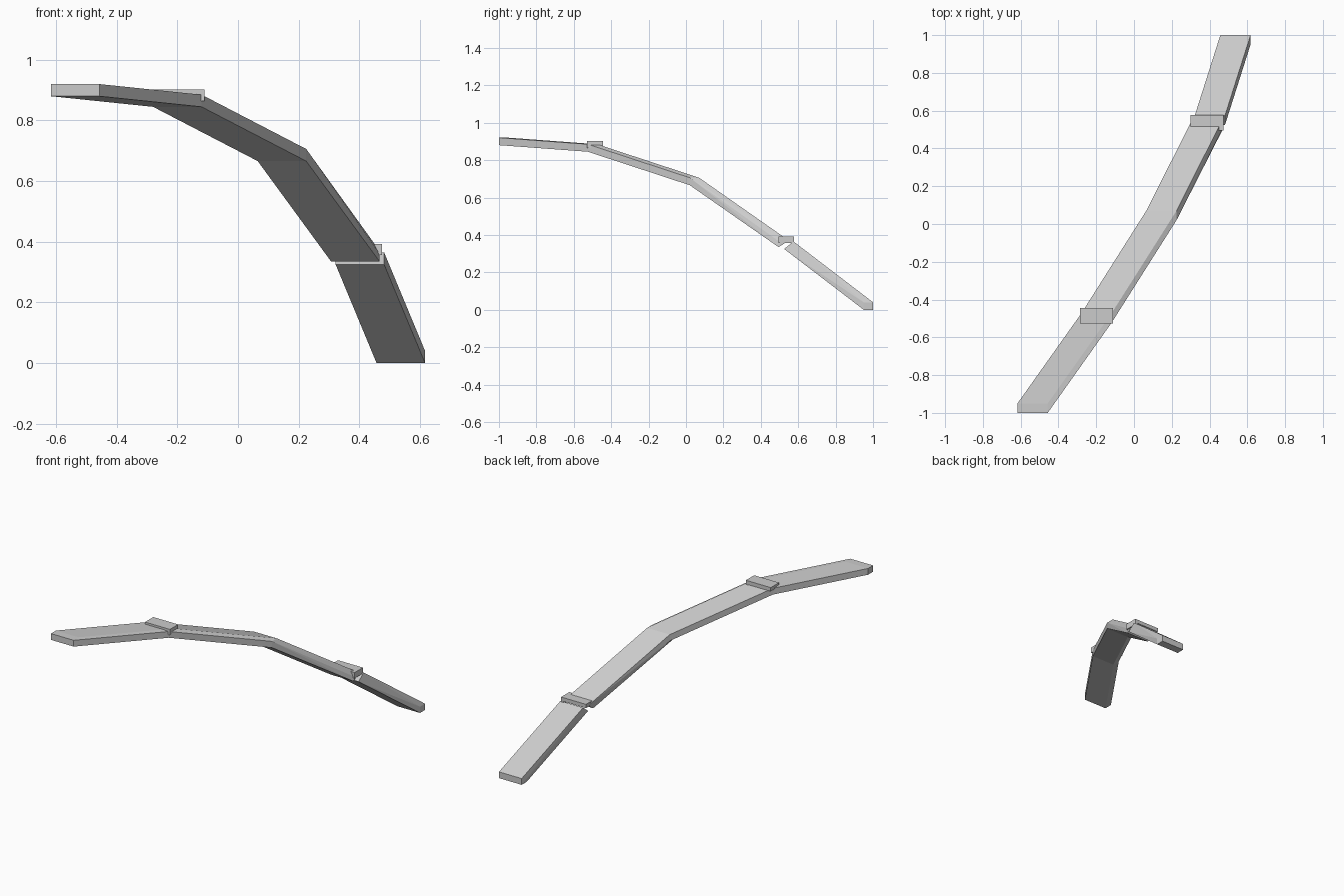
import bpy, bmesh

cube = bpy.data.objects.get("Cube")
if cube:
    bpy.data.objects.remove(cube)

grey = bpy.data.materials.new("light_grey")
grey.use_nodes = True
grey.diffuse_color = (0.6, 0.6, 0.6, 1)
grey.node_tree.nodes["Principled BSDF"].inputs["Base Color"].default_value = (0.6, 0.6, 0.6, 1)


def finish(name, bm):
    bmesh.ops.recalc_face_normals(bm, faces=bm.faces)
    mesh = bpy.data.meshes.new(name)
    bm.to_mesh(mesh)
    bm.free()
    mesh.materials.append(grey)
    obj = bpy.data.objects.new(name, mesh)
    bpy.context.collection.objects.link(obj)


def hull(name, points):
    bm = bmesh.new()
    for p in points:
        bm.verts.new(p)
    res = bmesh.ops.convex_hull(bm, input=bm.verts)
    loose = {g for g in res["geom_interior"] + res["geom_unused"] if isinstance(g, bmesh.types.BMVert)}
    bmesh.ops.delete(bm, geom=list(loose), context="VERTS")
    bmesh.ops.dissolve_limit(bm, angle_limit=0.01, verts=bm.verts, edges=bm.edges)
    finish(name, bm)


WIDTH, DEPTH, THICK = 0.16, 0.05, 0.04


def station(x, y, z):
    """Corners of the small block that is swept along the beam."""
    return [(x + i * WIDTH, y + j * DEPTH, z + k * THICK)
            for i in (0, 1) for j in (0, 1) for k in (0, 1)]


def edge_points(x, profile):
    """A short end profile in y and z, carried across the width."""
    return [(x + i * WIDTH, y, z) for i in (0, 1) for y, z in profile]


# Beam segments, from the high front end to the low back end
front_end = station(-0.617, -1.0, 0.88)
first_joint = station(-0.28, -0.525, 0.845)
middle = station(0.065, 0.02, 0.666)
upper_cut = edge_points(0.307, [(0.495, 0.335), (0.505, 0.36), (0.55, 0.37)])
lower_cut = edge_points(0.322, [(0.525, 0.325), (0.565, 0.335), (0.575, 0.365)])
back_end = station(0.457, 0.95, 0.0)

hull("front_segment", front_end + first_joint)
hull("upper_middle_segment", first_joint + middle)
hull("lower_middle_segment", middle + upper_cut)
hull("back_segment", lower_cut + back_end)


# Joint brackets: a top plate with a lip folded down on the left side
def bracket(name, right, y, top):
    width, depth, plate, lip, drop = 0.175, 0.083, 0.024, 0.018, 0.037
    profile = [(0, 0), (width, 0), (width, -drop), (width - lip, -drop),
               (width - lip, -plate), (0, -plate)]
    bm = bmesh.new()
    face = bm.faces.new([bm.verts.new((right + x, y, top + z)) for x, z in profile])
    res = bmesh.ops.extrude_face_region(bm, geom=[face])
    verts = [g for g in res["geom"] if isinstance(g, bmesh.types.BMVert)]
    bmesh.ops.translate(bm, verts=verts, vec=(0, depth, 0))
    finish(name, bm)


bracket("front_bracket", -0.285, -0.528, 0.902)
bracket("back_bracket", 0.3, 0.495, 0.393)
